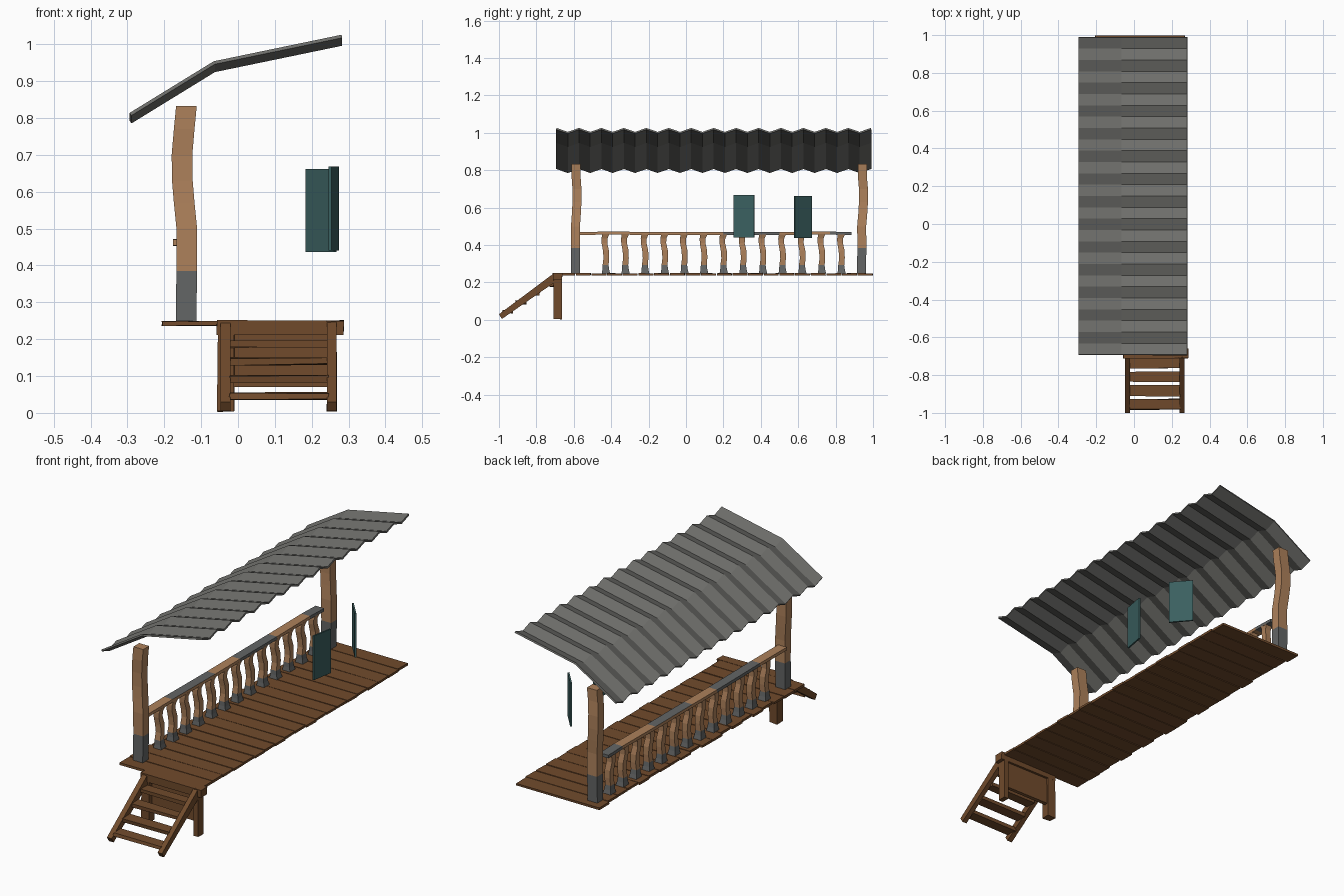
import bpy, bmesh, math, random
from mathutils import Vector

if "Cube" in bpy.data.objects:
    bpy.data.objects.remove(bpy.data.objects["Cube"])

random.seed(4)

def material(name, rgb):
    m = bpy.data.materials.new(name)
    m.diffuse_color = (*rgb, 1)
    m.use_nodes = True
    m.node_tree.nodes["Principled BSDF"].inputs["Base Color"].default_value = m.diffuse_color
    return m

BROWN = material("dark_wood", (0.165, 0.070, 0.025))
TAN = material("bare_wood", (0.42, 0.22, 0.105))
GREY = material("worn_paint", (0.125, 0.130, 0.130))
METAL = material("roof_metal", (0.155, 0.155, 0.145))
TEAL = material("shutter_teal", (0.043, 0.115, 0.115))

def finish(bm, name, mats):
    bmesh.ops.recalc_face_normals(bm, faces=bm.faces)
    me = bpy.data.meshes.new(name)
    bm.to_mesh(me)
    bm.free()
    for m in mats:
        me.materials.append(m)
    ob = bpy.data.objects.new(name, me)
    bpy.context.collection.objects.link(ob)
    return ob

def loft(name, rings, mats, rule=None):
    """Skin four-sided rings; rule(face centre) picks the material index."""
    bm = bmesh.new()
    vs = [[bm.verts.new(p) for p in r] for r in rings]
    for a, b in zip(vs, vs[1:]):
        for i in range(4):
            j = (i + 1) % 4
            bm.faces.new((a[i], a[j], b[j], b[i]))
    bm.faces.new(vs[0])
    bm.faces.new(vs[-1])
    if rule:
        for f in bm.faces:
            f.material_index = rule(f.calc_center_median())
    return finish(bm, name, mats)

def box(name, x0, x1, y0, y1, z0, z1, mat, jit=0.0):
    """Box whose corners can be roughened like hand-cut timber."""
    j = lambda: random.uniform(-jit, jit)
    rings = [[(x + j(), y + j(), z + j()) for y, z in
              ((y0, z0), (y1, z0), (y1, z1), (y0, z1))] for x in (x0, x1)]
    return loft(name, rings, [mat])

def upright(name, path, limit):
    """Crooked timber; path rows are x, y, z, half width x, half width y."""
    rings = [[(x + sx * a, y + sy * b, z) for sx, sy in
              ((-1, -1), (1, -1), (1, 1), (-1, 1))] for x, y, z, a, b in path]
    return loft(name, rings, [TAN, GREY], lambda c: int(c.z < limit))

# Deck of cross planks
N, Y0, Y1 = 20, -0.675, 1.0
step = (Y1 - Y0) / N
for i in range(N):
    y = Y0 + i * step
    e = random.uniform(-0.008, 0.008)
    box(f"deck_plank_{i + 1}", -0.2 + e, 0.272 + e / 2, y + 0.002, y + step - 0.002,
        0.237, 0.249, BROWN, 0.001)

# Crooked roof posts with painted feet
sway = [(0.249, 0, 0), (0.32, 0, 0.001), (0.385, 0.001, 0.002), (0.5, 0.001, 0.001),
        (0.57, -0.006, 0.006), (0.63, -0.011, 0.009), (0.7, -0.012, 0.009),
        (0.77, -0.006, 0.004), (0.832, 0, 0.004)]
for name, py, k in (("front_post", -0.592, 1), ("back_post", 0.938, 1.2)):
    upright(name, [(-0.14 + dx, py + k * dy, z, 0.028, 0.024) for z, dx, dy in sway], 0.385)

# Balusters
bend = [(0.249, 0.002, 0.022), (0.27, 0.001, 0.018), (0.292, 0, 0.016),
        (0.33, 0.004, 0.015), (0.37, 0.002, 0.016), (0.41, -0.006, 0.015),
        (0.435, -0.006, 0.016), (0.458, 0.001, 0.019)]
for i in range(13):
    y = -0.43 + i * 0.105
    upright(f"baluster_{i + 1}", [(-0.147 + d / 2, y + d, z, w, w) for z, d, w in bend], 0.292)

# Handrail with patches of old paint
ys = [-0.57, -0.35, -0.2, 0.0, 0.2, 0.5, 0.77, 0.885]
rings = []
for y in ys:
    e = random.uniform(-0.002, 0.002)
    rings.append([(-0.177, y, 0.454 + e), (-0.128, y, 0.454 + e),
                  (-0.128, y, 0.47 + e), (-0.177, y, 0.47 + e)])
loft("handrail", rings, [TAN, GREY], lambda c: int(
    (-0.35 < c.y < 0 and c.x < -0.14) or (0.2 < c.y < 0.5 and c.x > -0.16) or c.y > 0.78))

# Corrugated roof bent along its length
bm = bmesh.new()
cols = []
for i in range(29):
    y = -0.692 + i * 0.06
    drop = 0.021 * (i % 2)
    cols.append([bm.verts.new((x, y, z - drop)) for x, z in
                 ((-0.294, 0.814), (-0.066, 0.954), (0.281, 1.026))])
for a, b in zip(cols, cols[1:]):
    for k in range(2):
        bm.faces.new((a[k], a[k + 1], b[k + 1], b[k]))
roof = finish(bm, "corrugated_roof", [METAL])
if roof.data.polygons[0].normal.z < 0:
    roof.data.flip_normals()
mod = roof.modifiers.new("thickness", "SOLIDIFY")
mod.thickness = 0.009
mod.offset = -1

# Open window shutters
for name, a, b, z0, z1 in (("front_shutter", (0.25, 0.255), (0.27, 0.365), 0.441, 0.668),
                           ("back_shutter", (0.264, 0.58), (0.186, 0.67), 0.437, 0.662)):
    p, q = Vector((*a, 0)), Vector((*b, 0))
    n = (q - p).cross(Vector((0, 0, 1))).normalized() * 0.004
    base = (p - n, q - n, q + n, p + n)
    loft(name, [[v + Vector((0, 0, z)) for v in base] for z in (z0, z1)], [TEAL])

# Entry frame: beam, legs and back board
box("entry_beam", -0.058, 0.288, -0.712, -0.662, 0.213, 0.251, BROWN, 0.002)
box("left_leg", -0.056, -0.01, -0.708, -0.664, 0.004, 0.22, BROWN, 0.002)
box("right_leg", 0.241, 0.268, -0.708, -0.664, 0.004, 0.22, BROWN, 0.001)
box("back_board", -0.015, 0.245, -0.686, -0.672, 0.072, 0.218, BROWN, 0.003)

# Stair stringers
for name, x0, x1 in (("left_stringer", -0.047, -0.02), ("right_stringer", 0.242, 0.267)):
    ends = [((-1.0, 0.03), (-0.984, 0.005)), ((-0.705, 0.25), (-0.682, 0.215))]
    loft(name, [[(x0, *t), (x1, *t), (x1, *u), (x0, *u)] for t, u in ends], [BROWN])

# Stair treads
for i in range(4):
    y = -0.955 + i * 0.073
    z = 0.046 + i * 0.047
    box(f"tread_{i + 1}", -0.024, 0.246, y - 0.028, y + 0.028, z - 0.009, z + 0.009, BROWN, 0.003)
